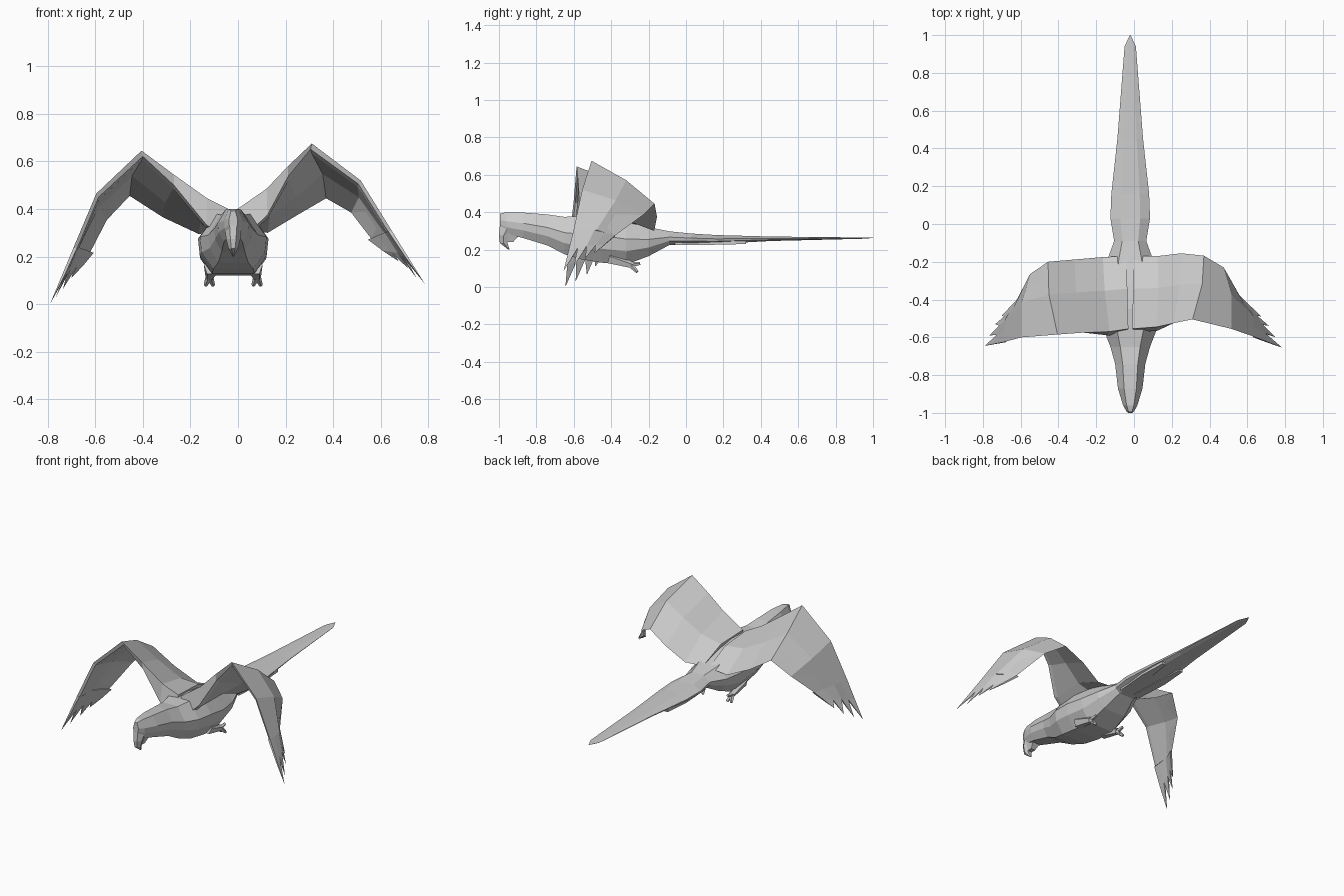
import bpy, bmesh
from mathutils import Vector as V

CX = -0.02  # body centre line


def loft(name, rings):
    """Skin a list of equal-length point rings and cap both ends."""
    bm = bmesh.new()
    rows = [[bm.verts.new(p) for p in r] for r in rings]
    n = len(rows[0])
    for a, b in zip(rows, rows[1:]):
        for i in range(n):
            j = (i + 1) % n
            bm.faces.new((a[i], a[j], b[j], b[i]))
    bm.faces.new(rows[0])
    bm.faces.new(rows[-1])
    bmesh.ops.remove_doubles(bm, verts=bm.verts, dist=0.0005)
    bmesh.ops.recalc_face_normals(bm, faces=bm.faces)
    me = bpy.data.meshes.new(name)
    bm.to_mesh(me)
    bm.free()
    ob = bpy.data.objects.new(name, me)
    bpy.context.collection.objects.link(ob)
    return ob


def section(y, w, zt, zb, flat=0.5):
    """Eight-sided body cross-section."""
    h = zt - zb
    half = [(flat * w, zt), (w, zt - 0.42 * h), (0.95 * w, zb + 0.3 * h), (0.6 * w, zb)]
    pts = half + [(-x, z) for x, z in reversed(half)]
    return [V((CX + x, y, z)) for x, z in pts]


# Head, body and long tail as one skin
loft("body", [section(*s) for s in [
    (-0.995, 0.018, 0.392, 0.31), (-0.96, 0.038, 0.40, 0.285), (-0.87, 0.065, 0.398, 0.262),
    (-0.74, 0.08, 0.388, 0.222), (-0.65, 0.105, 0.375, 0.175), (-0.56, 0.14, 0.38, 0.148),
    (-0.45, 0.148, 0.38, 0.13), (-0.32, 0.145, 0.355, 0.12), (-0.2, 0.125, 0.32, 0.165),
    (-0.09, 0.085, 0.298, 0.224), (0.03, 0.105, 0.286, 0.228), (0.16, 0.1, 0.278, 0.23),
    (0.45, 0.068, 0.27, 0.246), (0.94, 0.03, 0.265, 0.258), (1.0, 0.002, 0.264, 0.262)]])

# Hooked beak and lower jaw
loft("beak", [[V((CX + x * w, y, z)) for x, y in ((-0.4, y0), (0.4, y0), (1, (y0 + y1) / 2), (0.7, y1), (-0.7, y1), (-1, (y0 + y1) / 2))]
              for w, y0, y1, z in ((0.036, -0.995, -0.9, 0.33), (0.03, -1.0, -0.95, 0.275),
                                   (0.02, -0.995, -0.955, 0.235), (0.003, -0.95, -0.943, 0.2))])
loft("lower_jaw", [[V((CX + x * w, y, z)) for x, y in ((-1, y0), (1, y0), (1, y1), (-1, y1))]
                   for w, y0, y1, z in ((0.03, -0.95, -0.88, 0.29), (0.015, -0.955, -0.925, 0.24))])


def wing(side, stations, tips):
    """Wing from (lead, trail) chords, ending in a fan of pointed feathers."""
    s = -1 if side == "left" else 1
    rings = []
    depth = (0.14, 0.11, 0.045, 0.024, 0.015, 0.005)  # deep shoulder, thin hand
    for i, c in enumerate(stations):
        lead, trail = V(c[:3]), V(c[3:])
        out = i / (len(stations) - 1)
        bulge = V((s * 0.03 * out, 0, 0.035 * (1 - 0.6 * out)))
        mid = lead.lerp(trail, 0.55) + bulge
        under = V((s * (0.008 - 0.022 * out), -0.02 if i < 2 else 0.008, -depth[i]))
        mid_under = V((under.x, 0.0, -min(depth[i], 0.05)))
        rings.append([lead, mid, trail, mid + mid_under, lead.lerp(trail, 0.08) + under, lead + under])
    loft(side + "_wing", rings)
    # Flight feathers: side by side at the root, parting near the tips
    lead, mid, trail = rings[-1][:3]
    thick = V((-s * 0.014, 0, -0.004))
    n = len(tips)

    def chord(f):
        return lead.lerp(mid, f / 0.55) if f < 0.55 else mid.lerp(trail, (f - 0.55) / 0.45)

    ends = V(tips[0]), V(tips[-1])
    for k, tip in enumerate(tips):
        f0, f1 = k / n, (k + 1) / n
        t = V(tip)
        a, b = chord(f0), chord(f1)
        a2, b2 = (chord(f).lerp(ends[0].lerp(ends[1], f), 0.5) for f in (f0, f1))
        loft(side + "_flight_feather", [[a, b, b + thick, a + thick],
                                        [a2, b2, b2 + thick * 0.7, a2 + thick * 0.7], [t, t, t, t]])


wing("right", [
    (-0.01, -0.555, 0.395, 0.0, -0.17, 0.31), (0.12, -0.545, 0.485, 0.125, -0.17, 0.30),
    (0.21, -0.525, 0.58, 0.25, -0.155, 0.375), (0.31, -0.505, 0.675, 0.37, -0.168, 0.445),
    (0.515, -0.555, 0.52, 0.475, -0.23, 0.385), (0.645, -0.60, 0.31, 0.56, -0.38, 0.275)],
    [(0.785, -0.655, 0.085), (0.75, -0.60, 0.11), (0.715, -0.54, 0.15), (0.675, -0.49, 0.18)])
wing("left", [
    (-0.03, -0.555, 0.395, -0.04, -0.17, 0.31), (-0.13, -0.57, 0.445, -0.165, -0.175, 0.295),
    (-0.27, -0.575, 0.545, -0.315, -0.188, 0.365), (-0.405, -0.585, 0.645, -0.455, -0.2, 0.455),
    (-0.595, -0.60, 0.465, -0.55, -0.265, 0.355), (-0.69, -0.625, 0.24, -0.62, -0.40, 0.22)],
    [(-0.79, -0.645, 0.0), (-0.765, -0.59, 0.03), (-0.735, -0.53, 0.065), (-0.7, -0.485, 0.11)])


def rod(name, a, b, r0, r1):
    """Tapered five-sided limb between two points."""
    a, b = V(a), V(b)
    q = (b - a).to_track_quat('Z', 'Y')
    bpy.ops.mesh.primitive_cone_add(vertices=5, radius1=r0, radius2=r1, depth=(b - a).length,
                                    location=(a + b) / 2, rotation=q.to_euler())
    bpy.context.object.name = name


for s in (-1, 1):
    # Shorter feathers under the tail
    loft("tail_side_feather", [
        [V((CX + s * x, y, z)) for x, z in ((a, 0.25), (b, 0.245), (b, z0), (a, z0))]
        for y, a, b, z0 in ((-0.06, 0.02, 0.07, 0.224), (0.15, 0.03, 0.085, 0.226), (0.32, 0.05, 0.075, 0.23))])
    # Legs and toes
    x = CX + s * 0.1
    rod("leg", (x - s * 0.01, -0.41, 0.155), (x, -0.285, 0.115), 0.035, 0.018)
    for dx, y, z in ((-0.016, -0.26, 0.08), (0.016, -0.26, 0.08), (0.0, -0.245, 0.125)):
        rod("toe", (x, -0.295, 0.118), (x + dx, y, z), 0.016, 0.008)
